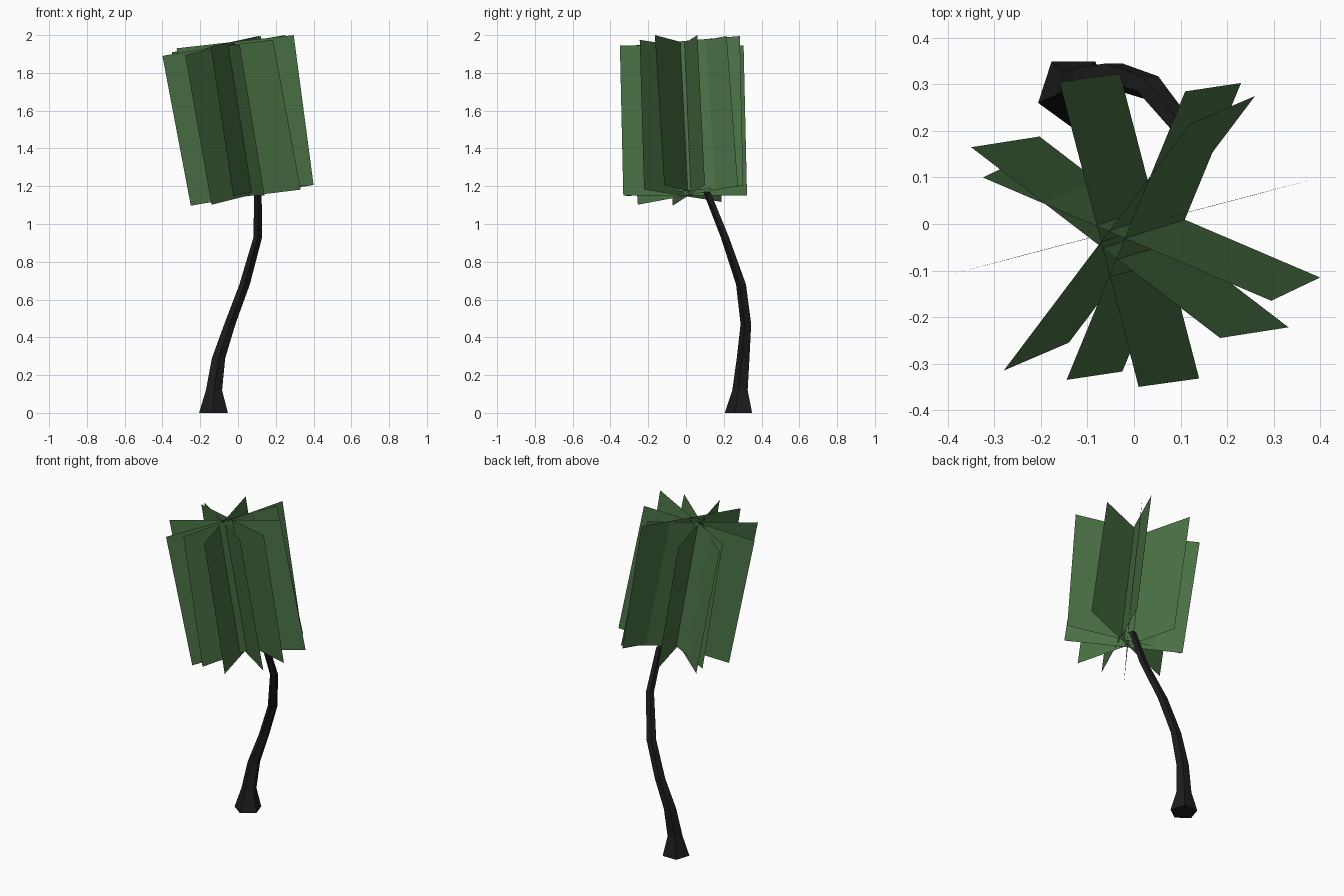
import bpy, bmesh, math
from mathutils import Vector

if "Cube" in bpy.data.objects:
    bpy.data.objects.remove(bpy.data.objects["Cube"])


def material(name, color):
    m = bpy.data.materials.new(name)
    m.diffuse_color = color
    m.use_nodes = True
    m.node_tree.nodes["Principled BSDF"].inputs["Base Color"].default_value = m.diffuse_color
    return m


def add_object(name, bm, mat):
    mesh = bpy.data.meshes.new(name)
    bm.to_mesh(mesh)
    bm.free()
    mesh.materials.append(mat)
    obj = bpy.data.objects.new(name, mesh)
    bpy.context.collection.objects.link(obj)
    return obj


bark = material("bark", (0.012, 0.012, 0.012, 1))
leaf = material("leaf", (0.07, 0.17, 0.06, 1))

# Trunk: five-sided rings along a bent path (x, y, z, radius)
path = [
    (-0.13, 0.285, 0.0, 0.08),
    (-0.127, 0.29, 0.12, 0.045),
    (-0.103, 0.306, 0.29, 0.037),
    (-0.043, 0.32, 0.47, 0.031),
    (0.035, 0.294, 0.68, 0.029),
    (0.105, 0.208, 0.93, 0.024),
    (0.105, 0.112, 1.17, 0.021),
]
SIDES = 5
bm = bmesh.new()
rings = []
for x, y, z, r in path:
    angles = [math.radians(54 + 360 / SIDES * i) for i in range(SIDES)]
    rings.append([bm.verts.new((x + r * math.cos(a), y + r * math.sin(a), z)) for a in angles])
for low, high in zip(rings, rings[1:]):
    for i in range(SIDES):
        j = (i + 1) % SIDES
        bm.faces.new((low[i], low[j], high[j], high[i]))
bm.faces.new(rings[0][::-1])
bm.faces.new(rings[-1])
add_object("trunk", bm, bark)

# Foliage cards: two top corners, then the xy drift down to the bottom edge
CARD_HEIGHT = 0.793
cards = [
    ((-0.40, -0.11, 1.89), (0.25, 0.06, 2.0), (0.15, 0.04)),
    ((-0.145, -0.335, 1.94), (0.11, 0.285, 1.995), (0.12, 0.018)),
    ((-0.28, -0.315, 1.895), (0.12, 0.215, 1.995), (0.14, 0.06)),
    ((-0.16, 0.305, 1.945), (0.01, -0.35, 1.945), (0.13, 0.018)),
    ((-0.35, 0.165, 1.91), (0.185, -0.245, 1.975), (0.147, 0.023)),
    ((-0.325, 0.10, 1.93), (0.295, -0.165, 2.0), (0.105, 0.05)),
]
for n, (a, b, drift) in enumerate(cards, 1):
    down = Vector((drift[0], drift[1], -CARD_HEIGHT))
    a, b = Vector(a), Vector(b)
    bm = bmesh.new()
    bm.faces.new([bm.verts.new(p) for p in (a, a + down, b + down, b)])
    add_object(f"foliage_card_{n}", bm, leaf)
